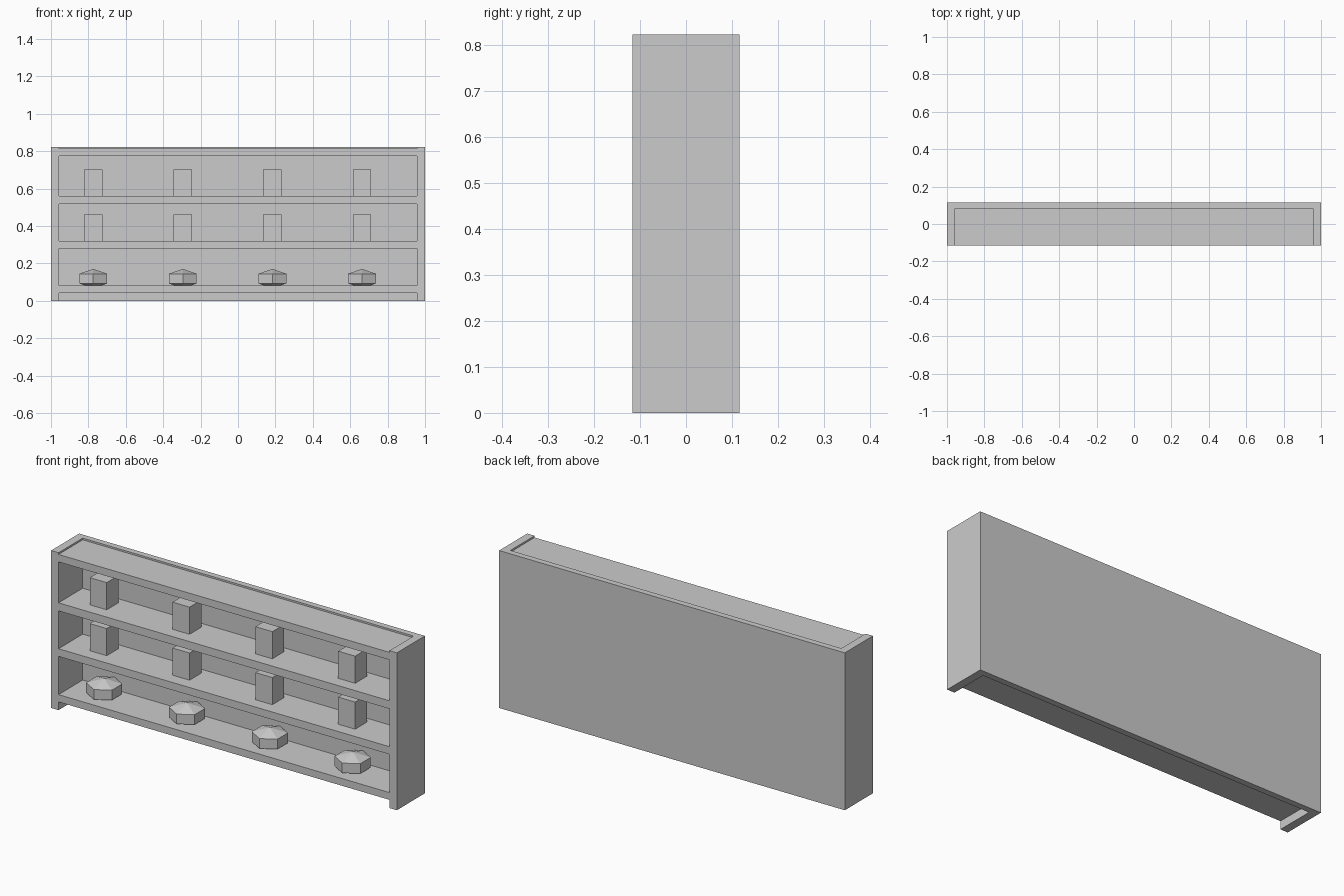
import bpy

if "Cube" in bpy.data.objects:
    bpy.data.objects.remove(bpy.data.objects["Cube"])

W, D, H = 2.0, 0.232, 0.823   # overall width, depth, height
SIDE, BACK = 0.043, 0.032     # side and back board thickness


def box(name, x, y, z):
    """Box from (min, max) ranges on each axis."""
    bpy.ops.mesh.primitive_cube_add(size=1, location=[(a + b) / 2 for a, b in (x, y, z)])
    ob = bpy.context.object
    ob.name = name
    ob.scale = [b - a for a, b in (x, y, z)]
    bpy.ops.object.transform_apply(location=False, rotation=False, scale=True)
    return ob


# Shelf case: one block hollowed out from the front
case = box("shelf_case", (-W / 2, W / 2), (-D / 2, D / 2), (0, H))
inner_x = (-W / 2 + SIDE, W / 2 - SIDE)
inner_y = (-D / 2 - 0.1, D / 2 - BACK)
# Openings: below bottom shelf, three compartments, shallow top recess
openings = [(-0.1, 0.043), (0.081, 0.281), (0.321, 0.519), (0.561, 0.775), (0.814, H + 0.1)]
for z in openings:
    cutter = box("opening_cutter", inner_x, inner_y, z)
    cutter.hide_render = True
    mod = case.modifiers.new("opening", 'BOOLEAN')
    mod.operation = 'DIFFERENCE'
    mod.solver = 'EXACT'
    mod.object = cutter
    bpy.context.view_layer.objects.active = case
    bpy.ops.object.modifier_apply(modifier=mod.name)
    bpy.data.objects.remove(cutter, do_unlink=True)

# Items on the shelves, four per row
for i in range(4):
    x = -0.774 + i * 0.479
    # Boxes on the two upper shelves
    for row, z in (("middle", 0.321), ("upper", 0.561)):
        box(f"{row}_box_{i + 1}", (x - 0.049, x + 0.049), (-0.049, 0.049), (z, z + 0.142))
    # Six-sided flattened bun, sunk slightly into the bottom shelf
    bpy.ops.mesh.primitive_uv_sphere_add(segments=6, ring_count=3, radius=1, location=(x, 0, 0.119))
    bun = bpy.context.object
    bun.name = f"bun_{i + 1}"
    bun.scale = (0.099, 0.099, 0.052)
    bpy.ops.object.transform_apply(location=False, rotation=False, scale=True)
    bpy.ops.object.shade_flat()
